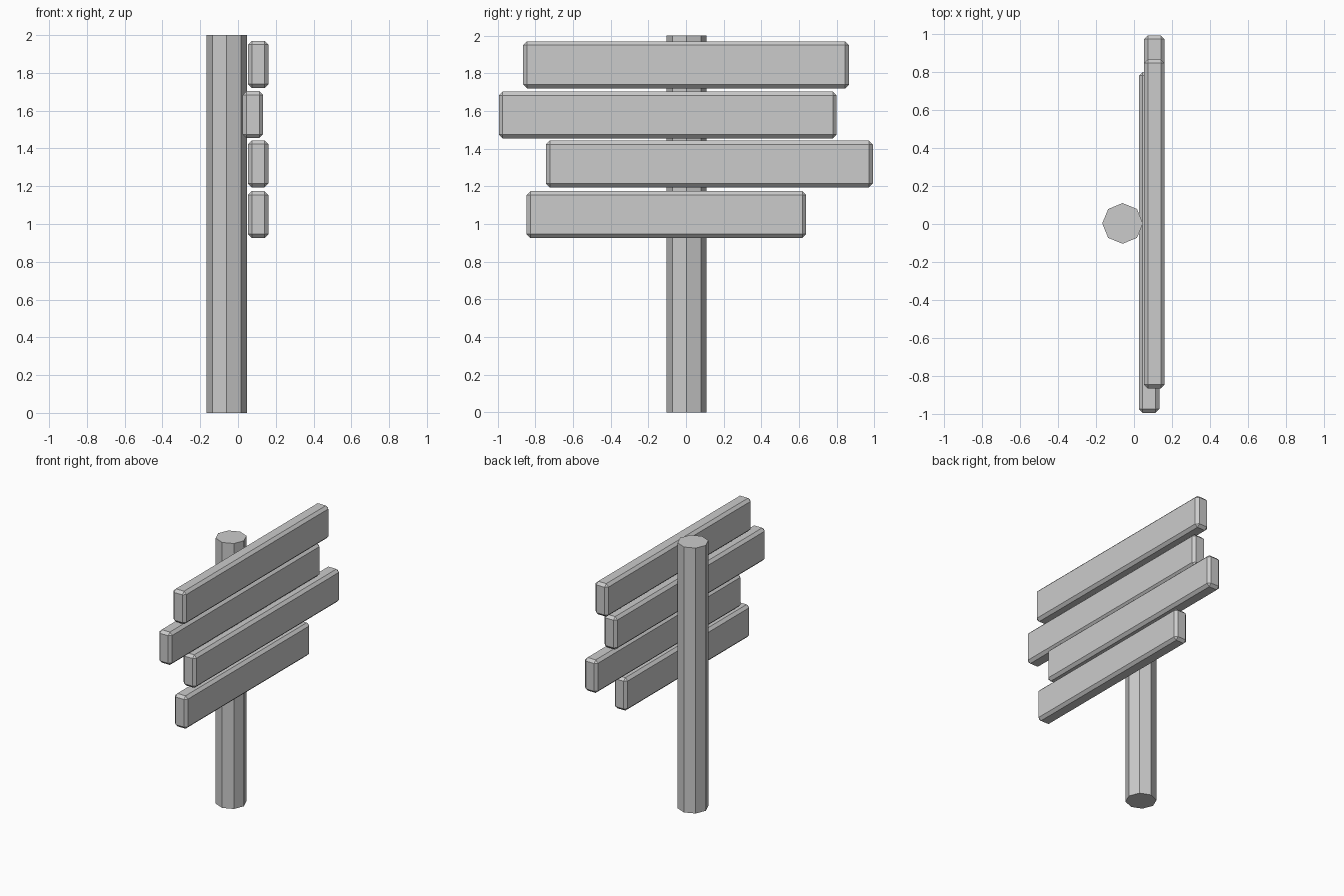
import bpy

if "Cube" in bpy.data.objects:
    bpy.data.objects.remove(bpy.data.objects["Cube"])


def board(name, x, y0, y1, z0, z1):
    # Plank with a single-segment chamfer on every edge
    bpy.ops.mesh.primitive_cube_add(size=1, location=(x, (y0 + y1) / 2, (z0 + z1) / 2))
    ob = bpy.context.object
    ob.name = name
    ob.scale = (0.108, y1 - y0, z1 - z0)
    bpy.ops.object.transform_apply(location=False, rotation=False, scale=True)
    bevel = ob.modifiers.new("chamfer", 'BEVEL')
    bevel.width = 0.02
    bevel.segments = 1


# Octagonal post, corners on the axes
bpy.ops.mesh.primitive_cylinder_add(vertices=8, radius=0.107, depth=2,
                                    location=(-0.06, 0.003, 1))
bpy.context.object.name = "post"

# Sign boards from top to bottom
board("board_top", 0.107, -0.864, 0.865, 1.72, 1.969)
board("board_upper", 0.079, -0.993, 0.799, 1.455, 1.703)
board("board_lower", 0.107, -0.742, 0.991, 1.194, 1.443)
board("board_bottom", 0.107, -0.846, 0.638, 0.926, 1.174)
